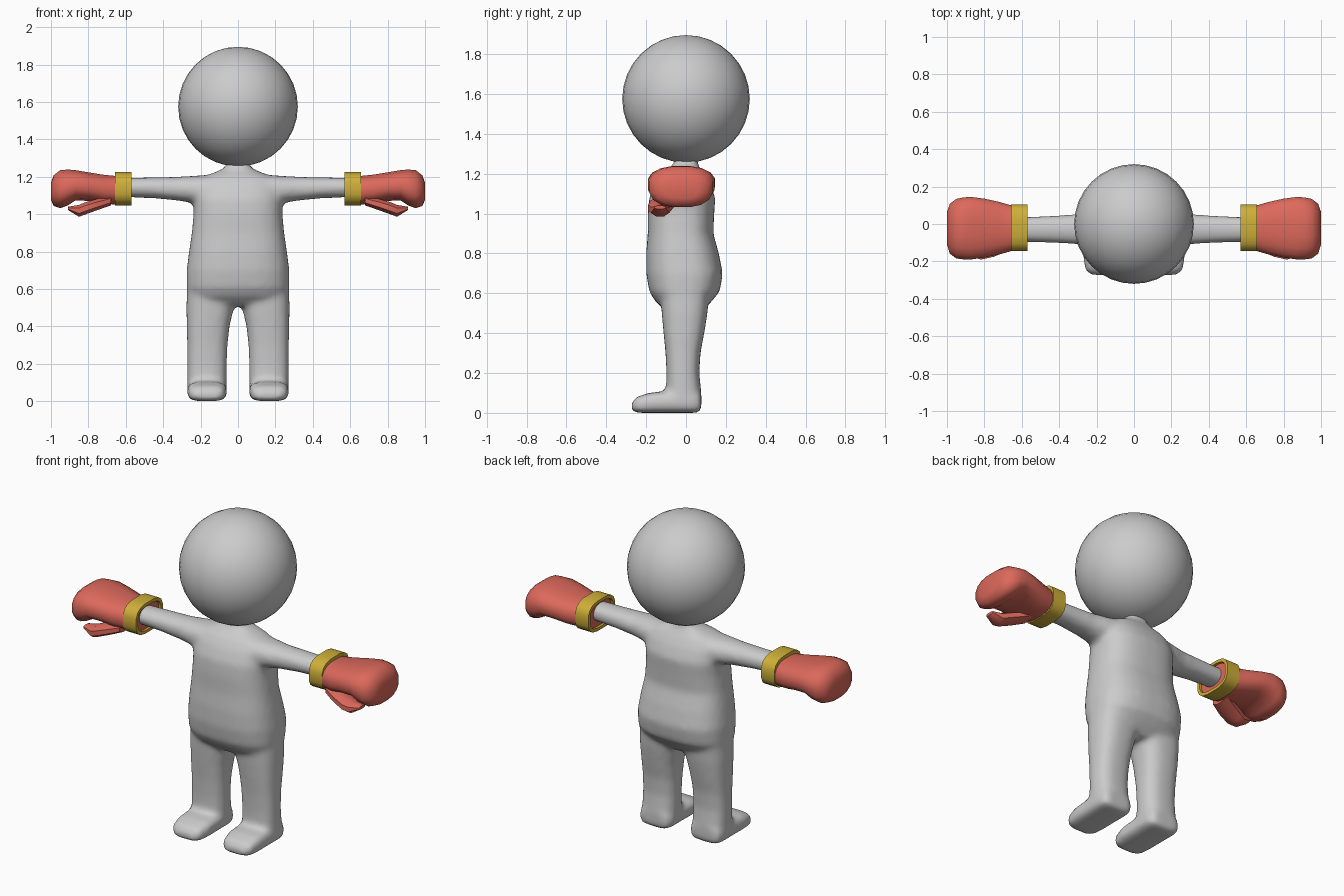
import bpy, bmesh, math

cube = bpy.data.objects.get("Cube")
if cube:
    bpy.data.objects.remove(cube, do_unlink=True)


def material(name, rgb):
    m = bpy.data.materials.new(name)
    m.use_nodes = True
    m.diffuse_color = (*rgb, 1)
    m.node_tree.nodes["Principled BSDF"].inputs["Base Color"].default_value = (*rgb, 1)
    return m


GREY = material("light_grey", (0.6, 0.6, 0.6))
RED = material("glove_red", (0.72, 0.14, 0.105))
GOLD = material("cuff_gold", (0.62, 0.43, 0.04))


def loft(bm, axis, rings, power=2.4, segs=16, side=1, cap=True):
    """Skin rounded sections (t, u0, u1, v0, v1) placed along an axis."""
    loops = []
    for t, u0, u1, v0, v1 in rings:
        loop = []
        for i in range(segs):
            a = math.tau * (i + 0.5) / segs
            c, s = math.cos(a), math.sin(a)
            u = (u0 + u1) / 2 + (u1 - u0) / 2 * math.copysign(abs(c) ** (2 / power), c)
            v = (v0 + v1) / 2 + (v1 - v0) / 2 * math.copysign(abs(s) ** (2 / power), s)
            x, y, z = {"x": (t, u, v), "y": (u, t, v), "z": (u, v, t)}[axis]
            loop.append(bm.verts.new((side * x, y, z)))
        loops.append(loop)
    for a, b in zip(loops, loops[1:]):
        for i in range(segs):
            j = (i + 1) % segs
            bm.faces.new((a[i], a[j], b[j], b[i]))
    if cap:
        bm.faces.new(loops[0])
        bm.faces.new(loops[-1])


def finish(bm, name, mat, angle=None):
    bmesh.ops.recalc_face_normals(bm, faces=bm.faces)
    mesh = bpy.data.meshes.new(name)
    bm.to_mesh(mesh)
    bm.free()
    mesh.materials.append(mat)
    ob = bpy.data.objects.new(name, mesh)
    bpy.context.collection.objects.link(ob)
    for p in mesh.polygons:
        p.use_smooth = True
    if angle:
        bpy.ops.object.select_all(action="DESELECT")
        ob.select_set(True)
        bpy.context.view_layer.objects.active = ob
        bpy.ops.object.shade_smooth_by_angle(angle=math.radians(angle))
    return ob


# Head
bm = bmesh.new()
bmesh.ops.create_uvsphere(bm, u_segments=32, v_segments=16, radius=0.32)
bmesh.ops.translate(bm, verts=bm.verts, vec=(0, 0, 1.575))
finish(bm, "head", GREY)

# Torso: height, half width, front, back
TORSO = [(0.51, 0.2, -0.1, 0.08), (0.56, 0.26, -0.155, 0.13), (0.61, 0.275, -0.185, 0.17),
         (0.7, 0.275, -0.2, 0.185), (0.8, 0.262, -0.2, 0.165), (0.9, 0.247, -0.192, 0.137),
         (1.0, 0.238, -0.192, 0.142), (1.08, 0.238, -0.185, 0.147), (1.15, 0.225, -0.155, 0.12),
         (1.2, 0.19, -0.12, 0.09), (1.225, 0.12, -0.085, 0.07), (1.25, 0.065, -0.06, 0.06),
         (1.3, 0.06, -0.055, 0.055)]
LEG = [(0.02, 0.06, 0.27, -0.1, 0.077), (0.1, 0.06, 0.272, -0.1, 0.077),
       (0.2, 0.06, 0.272, -0.098, 0.067), (0.3, 0.056, 0.272, -0.103, 0.073),
       (0.4, 0.045, 0.274, -0.113, 0.092), (0.5, 0.022, 0.276, -0.122, 0.108),
       (0.64, 0.01, 0.272, -0.13, 0.12)]
FOOT = [(-0.272, 0.1, 0.23, 0.01, 0.05), (-0.25, 0.072, 0.26, 0, 0.08),
        (-0.18, 0.06, 0.272, 0, 0.102), (-0.06, 0.06, 0.272, 0, 0.11),
        (0.04, 0.06, 0.272, 0, 0.11), (0.077, 0.085, 0.25, 0, 0.1)]
ARM = [(0.1, -0.14, 0.1, 1.04, 1.215), (0.24, -0.12, 0.07, 1.06, 1.205),
       (0.32, -0.108, 0.052, 1.072, 1.2), (0.45, -0.1, 0.044, 1.085, 1.197),
       (0.64, -0.095, 0.035, 1.092, 1.195)]

# Body: all limbs fused into one smooth skin
bm = bmesh.new()
loft(bm, "z", [(z, -w, w, f, b) for z, w, f, b in TORSO], 2.6, 32)
for side in (1, -1):
    loft(bm, "z", LEG, 2.6, 24, side)
    loft(bm, "y", FOOT, 3.5, 24, side)
    loft(bm, "x", ARM, 2.2, 24, side)
body = finish(bm, "body", GREY)
fuse = body.modifiers.new("fuse", "REMESH")
fuse.mode = "VOXEL"
fuse.voxel_size = 0.016
fuse.use_smooth_shade = True
relax = body.modifiers.new("relax", "SMOOTH")
relax.factor = 0.5
relax.iterations = 7

GLOVE = [(0.585, -0.13, 0.09, 1.06, 1.21), (0.65, -0.145, 0.1, 1.05, 1.205),
         (0.72, -0.165, 0.12, 1.055, 1.212), (0.8, -0.182, 0.138, 1.07, 1.225),
         (0.87, -0.192, 0.147, 1.072, 1.237), (0.91, -0.192, 0.145, 1.045, 1.24),
         (0.95, -0.187, 0.137, 1.03, 1.237), (0.985, -0.16, 0.11, 1.042, 1.21),
         (1.0, -0.11, 0.065, 1.075, 1.17)]
THUMB = [(0.68, -0.15, -0.02, 1.045, 1.1), (0.75, -0.18, -0.05, 1.02, 1.085),
         (0.82, -0.195, -0.07, 0.995, 1.065), (0.85, -0.18, -0.08, 0.984, 1.052),
         (0.91, -0.16, -0.1, 1.022, 1.04)]

# Gloves and cuffs
for side, label in ((1, "left"), (-1, "right")):
    bm = bmesh.new()
    loft(bm, "x", GLOVE, 2.5, 16, side)
    loft(bm, "x", THUMB, 2.2, 8, side)
    finish(bm, label + "_glove", RED, 50)
    bm = bmesh.new()
    # Band profile: position and inset from the outer surface
    band = [(0.6, 0.018), (0.57, 0.018), (0.57, 0), (0.657, 0), (0.657, 0.02)]
    loft(bm, "x", [(x, -0.147 + d, 0.107 - d, 1.045 + d, 1.226 - d) for x, d in band],
         3, 16, side, cap=False)
    finish(bm, label + "_cuff", GOLD, 40)
